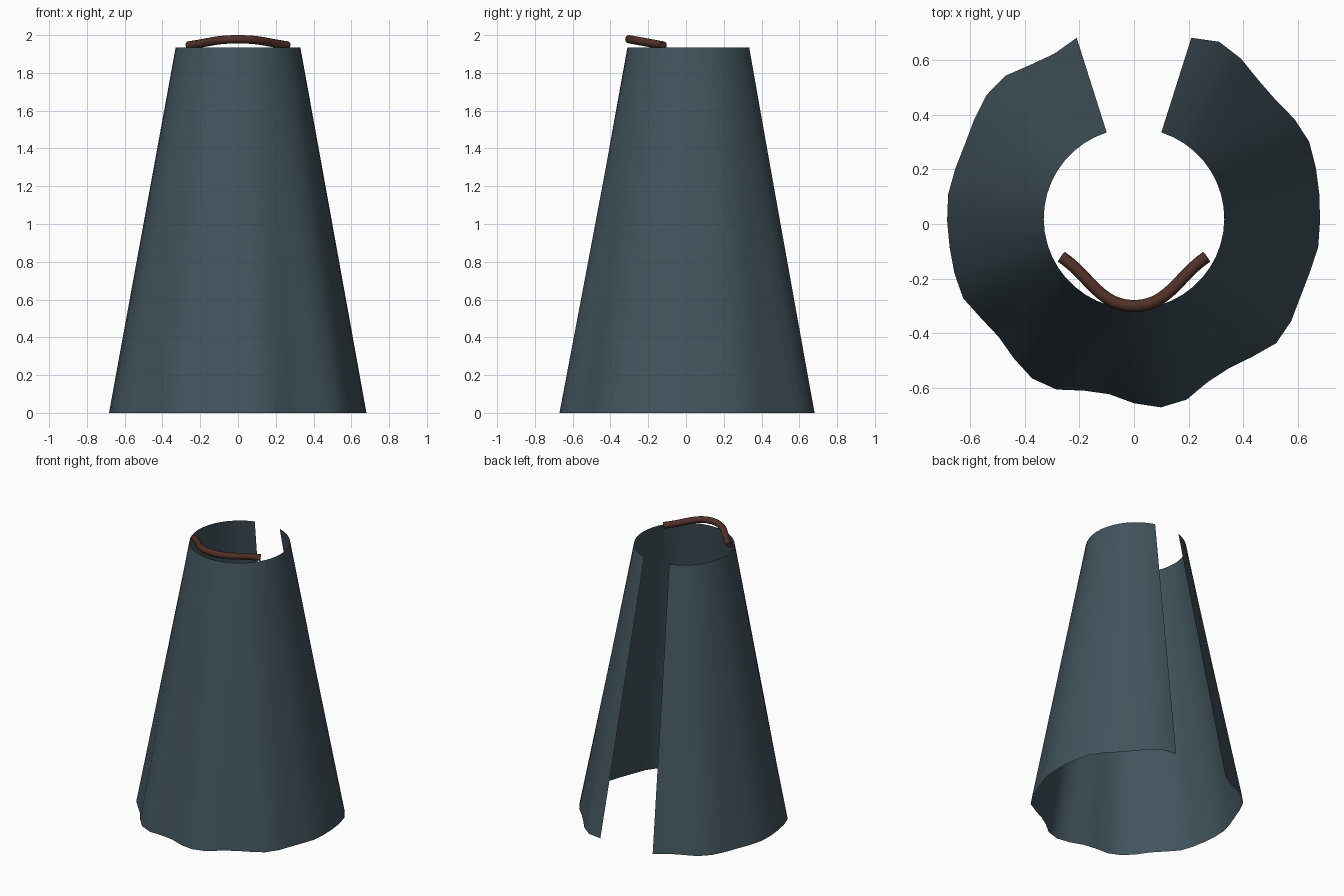
import bpy, math

if "Cube" in bpy.data.objects:
    bpy.data.objects.remove(bpy.data.objects["Cube"])

def material(name, rgb):
    m = bpy.data.materials.new(name)
    m.diffuse_color = (*rgb, 1)
    m.use_nodes = True
    m.node_tree.nodes["Principled BSDF"].inputs["Base Color"].default_value = m.diffuse_color
    return m

slate = material("slate cloth", (0.054, 0.088, 0.108))
brown = material("brown cord", (0.08, 0.030, 0.020))

# Cloak: an open cone with a slit at the back and a wavy hem
HEIGHT, TOP_R, HEM_R, CENTRE_Y = 1.935, 0.33, 0.683, 0.02
HALF_GAP = math.radians(17.6)
ROWS = 16
hem = [.693, .717, .703, .680, .675, .690, .699, .690, .683, .680, .681,
       .672, .672, .686, .691, .665, .648, .655, .689, .697, .675, .648,
       .655, .686, .693, .674, .657, .667, .689, .686, .682, .683, .685,
       .678, .675, .687, .703, .702, .677, .669, .693]
cols = len(hem)

verts, faces = [], []
for j in range(ROWS + 1):
    t = j / ROWS                      # 0 at the neck, 1 at the hem
    for i, r_hem in enumerate(hem):
        a = HALF_GAP + (2 * math.pi - 2 * HALF_GAP) * i / (cols - 1)
        r = TOP_R + (HEM_R - TOP_R) * t + (r_hem - HEM_R) * t ** 1.4
        verts.append((r * math.sin(a), CENTRE_Y + r * math.cos(a), HEIGHT * (1 - t)))
for j in range(ROWS):
    for i in range(cols - 1):
        k = j * cols + i
        faces.append((k, k + 1, k + cols + 1, k + cols))

mesh = bpy.data.meshes.new("cloak")
mesh.from_pydata(verts, [], faces)
mesh.materials.append(slate)
mesh.polygons.foreach_set("use_smooth", [True] * len(mesh.polygons))
mesh.update()
cloak = bpy.data.objects.new("cloak", mesh)
bpy.context.collection.objects.link(cloak)

# Neck cord: a round bar bowed over the front of the neck
curve = bpy.data.curves.new("neck_cord", 'CURVE')
curve.dimensions = '3D'
curve.bevel_depth = 0.022
curve.bevel_resolution = 4
curve.resolution_u = 12
curve.use_fill_caps = True
spline = curve.splines.new('BEZIER')
spline.bezier_points.add(2)
path = [(-0.265, -0.12, 1.945), (0, -0.30, 1.978), (0.265, -0.12, 1.945)]
for p, co in zip(spline.bezier_points, path):
    p.co = co
    p.handle_left_type = p.handle_right_type = 'AUTO'
curve.materials.append(brown)
cord = bpy.data.objects.new("neck_cord", curve)
bpy.context.collection.objects.link(cord)
bpy.context.view_layer.objects.active = cord
cord.select_set(True)
bpy.ops.object.convert(target='MESH')
bpy.ops.object.shade_smooth_by_angle(angle=math.radians(40))
